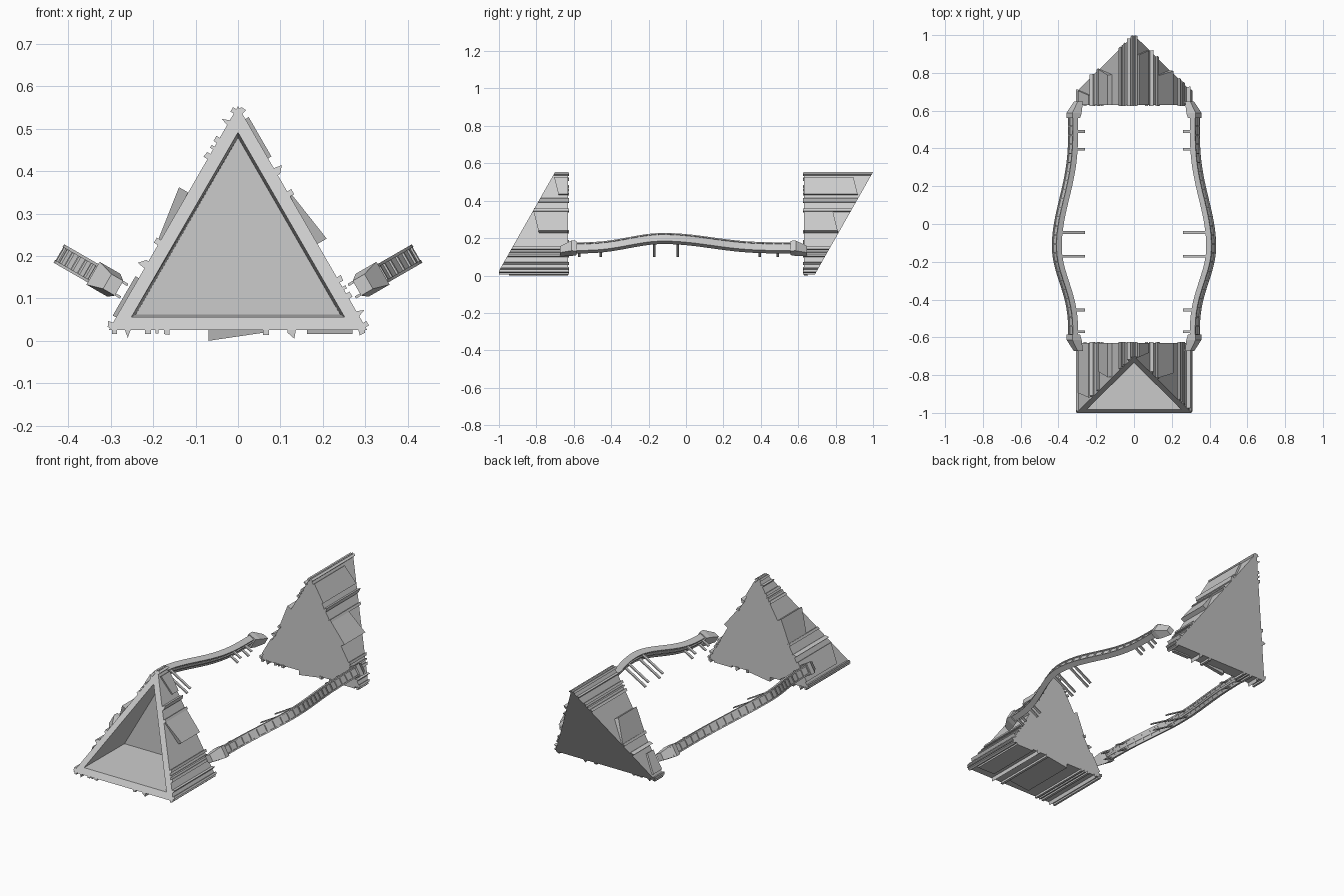
import bpy, bmesh, math
from mathutils import Vector

if "Cube" in bpy.data.objects:
    bpy.data.objects.remove(bpy.data.objects["Cube"])

S = math.sqrt(3) / 2
HALF, BASE, EDGE = 0.305, 0.025, 0.61
MID_Z = BASE + EDGE * S / 3
N = Vector((S, 0, 0.5))        # outward normal of the right prism side
T = Vector((-0.5, 0, S))       # direction up that side
C = Vector((0.322, 0, 0.148))  # resting centre of the arm section


def finish(bm, name):
    bmesh.ops.recalc_face_normals(bm, faces=bm.faces)
    me = bpy.data.meshes.new(name)
    bm.to_mesh(me)
    bm.free()
    ob = bpy.data.objects.new(name, me)
    bpy.context.collection.objects.link(ob)
    return ob


def loft(bm, rings, caps=True):
    vs = [[bm.verts.new(p) for p in r] for r in rings]
    n = len(vs[0])
    for a, b in zip(vs, vs[1:]):
        for i in range(n):
            bm.faces.new((a[i], a[(i + 1) % n], b[(i + 1) % n], b[i]))
    if caps:
        bm.faces.new(vs[0])
        bm.faces.new(vs[-1])


def tri(inset):
    """Corners of the triangular section, moved in from every side."""
    r = EDGE / math.sqrt(3) - 2 * inset
    return [(r * math.sin(a), MID_Z + r * math.cos(a))
            for a in (0, 2 * math.pi / 3, 4 * math.pi / 3)]


def slope(z, start):
    """y of the slanted prism end at height z."""
    return max(-1, min(1, start + (z - BASE) * 0.3 / (EDGE * S)))


def on_side(s, h, k):
    """Point s along and h above prism side k, clockwise from the bottom right corner."""
    x, z = HALF - s, BASE - h - MID_Z
    a = -k * 2 * math.pi / 3
    return (x * math.cos(a) - z * math.sin(a),
            MID_Z + x * math.sin(a) + z * math.cos(a))


def trim(name, start, flat):
    bm = bmesh.new()
    # full-length strips: cross-sections as (distance along side, height)
    strips = [[(.006, -.004), (.006, .006), (.018, .012), (.022, -.004)],
              [(.168, -.004), (.172, .020), (.188, .006), (.188, -.004)],
              [(.232, -.004), (.232, .011), (.246, .011), (.246, -.004)],
              [(.466, -.004), (.466, .011), (.480, .009), (.480, -.004)],
              [(.492, -.004), (.492, .008), (.500, .008), (.500, -.004)],
              [(.510, -.004), (.510, .009), (.524, .009), (.524, -.004)],
              [(.557, -.004), (.565, .018), (.573, -.004)],
              [(.590, -.004), (.590, .009), (.602, .009), (.602, -.004)]]
    # shorter raised panels: a flat slab and a thickening wedge
    panels = [[(.035, -.004), (.035, .009), (.142, .009), (.142, -.004)],
              [(.246, -.004), (.246, .006), (.375, .025), (.375, -.004)]]
    out = 1 if start > 0 else -1
    for k in range(3):
        for prof in strips:
            p = [on_side(s, h, k) for s, h in prof]
            loft(bm, [[(x, flat - out * .005, z) for x, z in p],
                      [(x, slope(z, start), z) for x, z in p]])
        for prof in panels:
            p = [on_side(s, h, k) for s, h in prof]
            zm = sum(z for _, z in p) / 4
            end = slope(zm, start) - out * .05
            loft(bm, [[(x, flat, z) for x, z in p],
                      [(x, end - (z - zm) * .25, z) for x, z in p]])
    finish(bm, name)


# front prism with a deep triangular recess
bm = bmesh.new()
outer, lip, inner = tri(0), tri(.031), tri(.037)
loft(bm, [[(x, -.63, z) for x, z in outer],
          [(x, slope(z, -1), z) for x, z in outer],
          [(x, slope(z, -1), z) for x, z in lip],
          [(x, -.645, z) for x, z in inner]])
finish(bm, "front_prism")
trim("front_prism_trim", -1, -.63)

# solid rear prism with an overhanging end
bm = bmesh.new()
loft(bm, [[(x, .63, z) for x, z in outer],
          [(x, slope(z, .7), z) for x, z in outer]])
finish(bm, "rear_prism")
trim("rear_prism_trim", .7, .63)


def bulge(y):
    """How far the arm bows outward at y."""
    u = (y + .12) / (.48 if y < -.12 else .65)
    return .1 * math.cos(min(1, abs(u)) * math.pi / 2) ** 3


def arm_point(y, n, t, bow=True):
    return C + N * (n + (bulge(y) if bow else 0)) + T * t + Vector((0, y, 0))


def sweep(bm, n0, n1, t0, t1, y0=-.62, y1=.60, steps=48):
    ys = [y0 + (y1 - y0) * i / steps for i in range(steps + 1)]
    loft(bm, [[arm_point(y, n, t) for n, t in
               ((n0, t0), (n1, t0), (n1, t1), (n0, t1))] for y in ys])


def build_arm():
    # web with raised edge rails, a middle cable and cross ribs
    bm = bmesh.new()
    sweep(bm, -.012, .010, -.021, .021)
    for e in (-1, 1):
        lo, hi = sorted((e * .018, e * .025))
        sweep(bm, -.016, .016, lo, hi)
    sweep(bm, -.018, -.010, -.005, .005)
    for i in range(25):
        y = -.59 + i * .048
        sweep(bm, -.014, .0145, -.019, .019, y, y + .007, 1)
    arm = finish(bm, "arm")

    # end clamps tapering toward the prisms
    bm = bmesh.new()
    for y0, out in ((.56, 1), (-.585, -1)):
        rings = []
        for dy, n0, n1, t in ((0, -.024, .022, .031), (.028, -.034, .023, .031),
                              (.088, -.048, -.016, .020)):
            rings.append([arm_point(y0 + out * dy, n, s, False) for n, s in
                          ((n0, -t), (n1, -t), (n1, t), (n0, t))])
        loft(bm, rings)
    clamps = finish(bm, "arm_clamps")

    # pins pointing inward, all ending at the same plane
    bm = bmesh.new()
    for y in (-.57, -.455, -.17, -.045, .395, .49):
        for t in (-.017, .017):
            rings = []
            for n in (-.062, bulge(y) - .008):
                rings.append([arm_point(y + a, n, t + b, False) for a, b in
                              ((-.007, -.003), (.007, -.003), (.007, .003), (-.007, .003))])
            loft(bm, rings)
    pins = finish(bm, "arm_pins")
    return arm, clamps, pins


# right arm, mirrored to the left
for ob in build_arm():
    m = ob.modifiers.new("mirror", 'MIRROR')
    m.use_axis = (True, False, False)
